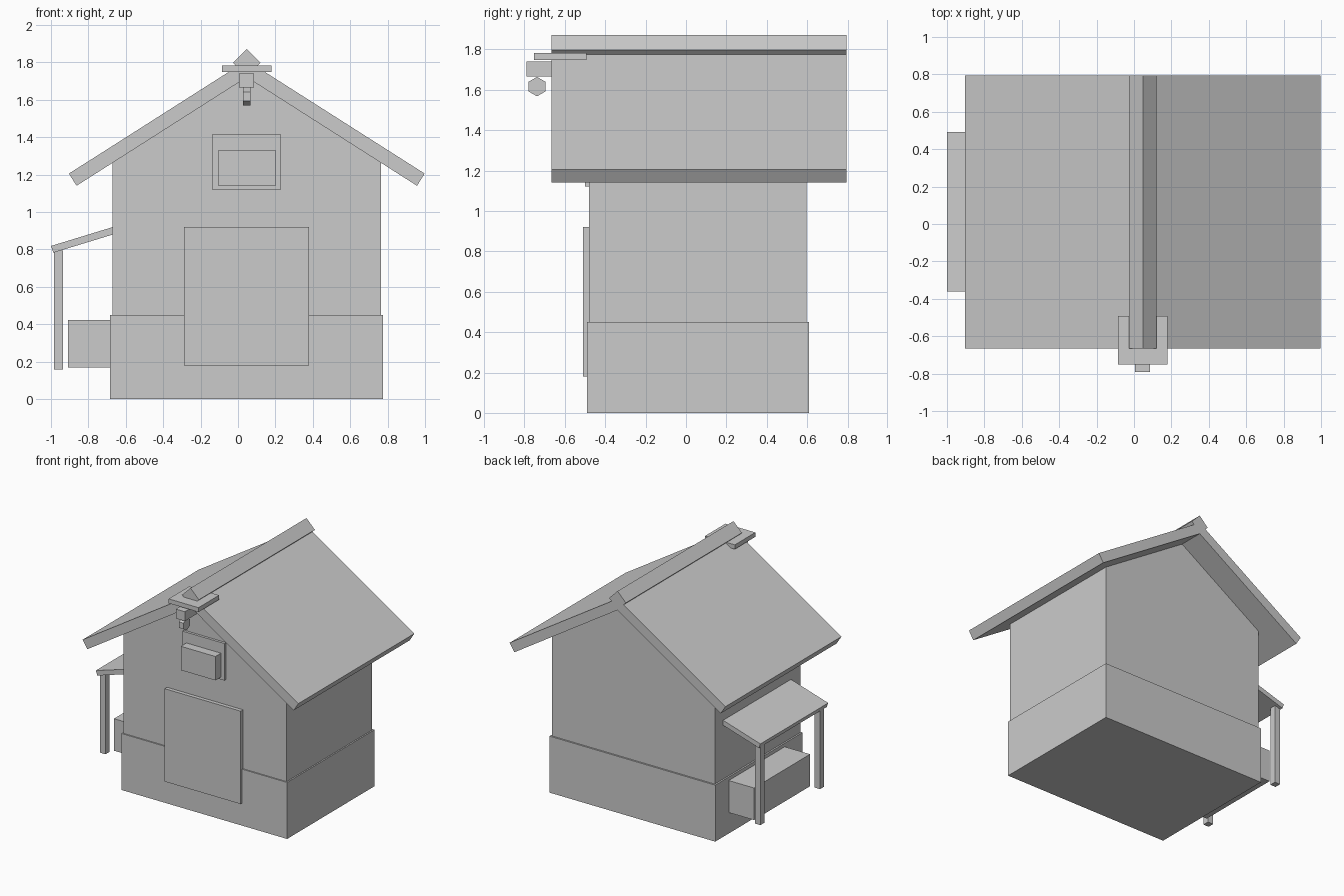
import bpy
import bmesh
from mathutils import Vector

cube = bpy.data.objects.get("Cube")
if cube:
    bpy.data.objects.remove(cube, do_unlink=True)

grey = bpy.data.materials.new("plain_grey")
grey.use_nodes = True
GREY = (0.6, 0.6, 0.6, 1)
grey.diffuse_color = GREY
grey.node_tree.nodes["Principled BSDF"].inputs["Base Color"].default_value = GREY


def prism(name, points, axis, start, end):
    """Extrude a closed profile along y (points are x, z) or x (points are y, z)."""
    bm = bmesh.new()
    if axis == "y":
        verts = [bm.verts.new((a, start, b)) for a, b in points]
        move = Vector((0, end - start, 0))
    else:
        verts = [bm.verts.new((start, a, b)) for a, b in points]
        move = Vector((end - start, 0, 0))
    face = bm.faces.new(verts)
    out = bmesh.ops.extrude_face_region(bm, geom=[face])
    top = [v for v in out["geom"] if isinstance(v, bmesh.types.BMVert)]
    bmesh.ops.translate(bm, verts=top, vec=move)
    if not any(f is face for f in bm.faces):
        bm.faces.new(verts)
    bmesh.ops.recalc_face_normals(bm, faces=bm.faces)
    mesh = bpy.data.meshes.new(name)
    bm.to_mesh(mesh)
    bm.free()
    mesh.materials.append(grey)
    obj = bpy.data.objects.new(name, mesh)
    bpy.context.collection.objects.link(obj)
    return obj


def box(name, x, y, z):
    """Box from its x, y and z ranges."""
    corners = [(x[0], z[0]), (x[1], z[0]), (x[1], z[1]), (x[0], z[1])]
    return prism(name, corners, "y", *y)


MID = 0.047           # centre line of the house
ROOF_Y = (-0.665, 0.795)

# Foundation and gabled walls
box("foundation", (-0.685, 0.776), (-0.49, 0.61), (0, 0.45))
prism("walls", [(-0.672, 0.44), (0.765, 0.44), (0.765, 1.27), (MID, 1.725),
                (-0.672, 1.27)], "y", -0.48, 0.597)

# Two roof slabs, mirrored about the centre line
for side, name in ((-1, "roof_right"), (1, "roof_left")):
    profile = [(0, 1.81), (0.951, 1.205), (0.91, 1.14), (0, 1.72)]
    prism(name, [(MID + side * a, b) for a, b in profile], "y", *ROOF_Y)

# Ridge beam set on its corner
R = 0.074
prism("ridge_beam", [(MID, 1.797 + R), (MID + R, 1.797), (MID, 1.797 - R),
                     (MID - R, 1.797)], "y", *ROOF_Y)

# Door and gable window
box("door", (-0.29, 0.38), (-0.51, -0.47), (0.18, 0.92))
box("window_panel", (-0.14, 0.23), (-0.5, -0.47), (1.12, 1.415))
box("window_box", (-0.105, 0.2), (-0.57, -0.49), (1.14, 1.33))

# Hoist at the gable peak
box("hoist_plate", (-0.085, 0.178), (-0.752, -0.493), (1.748, 1.783))
box("hoist_beam", (0.005, 0.085), (-0.79, -0.48), (1.665, 1.74))
hexagon = [(0, 0.048), (0.042, 0.024), (0.042, -0.024),
           (0, -0.048), (-0.042, -0.024), (-0.042, 0.024)]
prism("hoist_pulley", [(a - 0.738, b + 1.616) for a, b in hexagon], "x", 0.026, 0.066)

# Side canopy, its posts and the crate below
prism("canopy", [(-1.0, 0.818), (-0.66, 0.922), (-0.66, 0.882), (-0.987, 0.782)],
      "y", -0.362, 0.492)
for name, y in (("front_post", -0.308), ("back_post", 0.443)):
    box(name, (-0.983, -0.935), (y - 0.025, y + 0.025), (0.157, 0.795))
box("crate", (-0.908, -0.67), (-0.265, 0.44), (0.167, 0.422))
